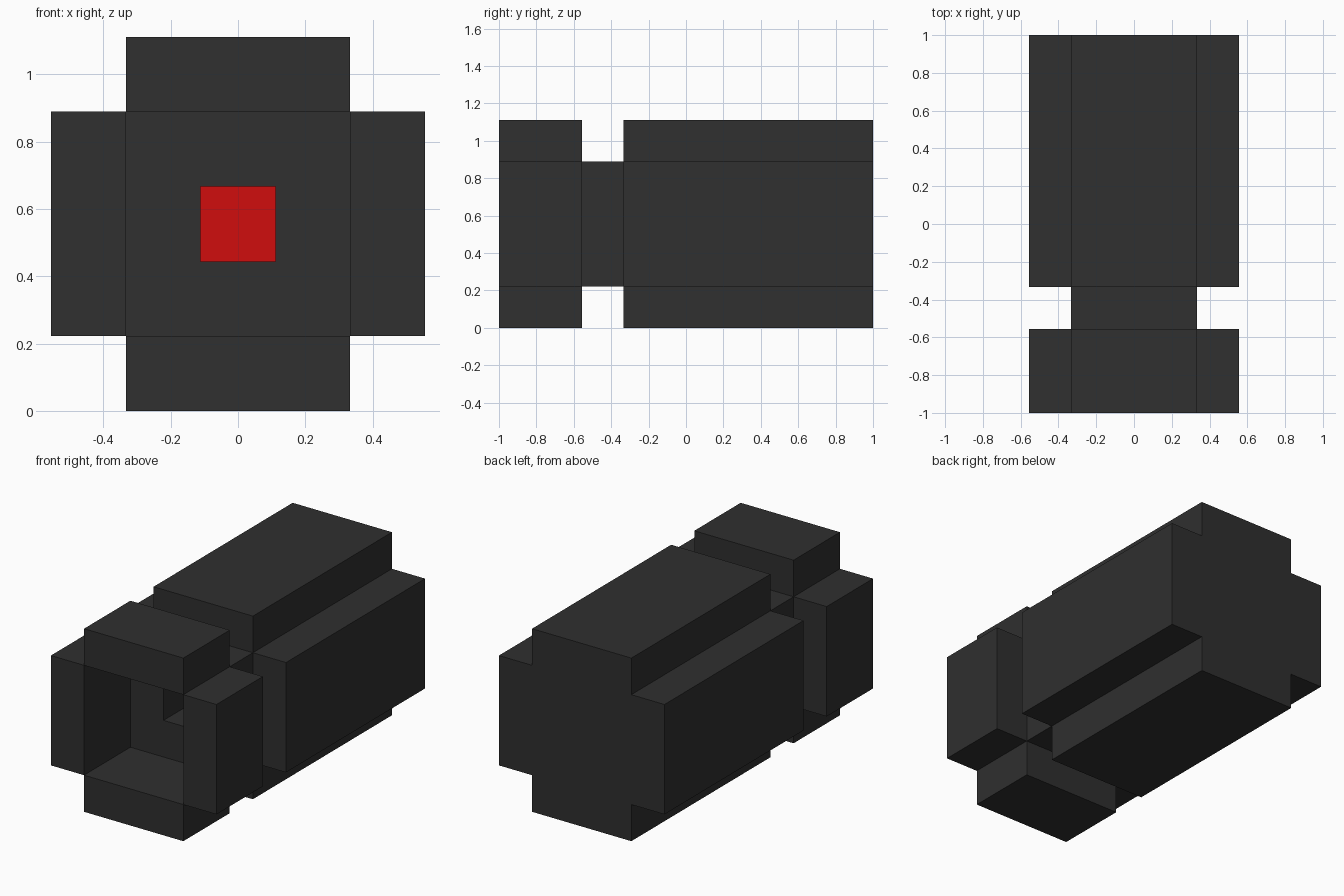
import bpy, bmesh

if "Cube" in bpy.data.objects:
    bpy.data.objects.remove(bpy.data.objects["Cube"])

U = 2 / 9            # one block unit; the model is nine units long
ZC = 2.5 * U         # height of the long axis


def material(name, rgb):
    m = bpy.data.materials.new(name)
    m.diffuse_color = (*rgb, 1)
    m.use_nodes = True
    m.node_tree.nodes["Principled BSDF"].inputs["Base Color"].default_value = m.diffuse_color
    return m


DARK = material("charcoal", (0.029, 0.029, 0.029))
RED = material("red", (0.63, 0.004, 0.004))


def finish(name, bm, mat):
    bmesh.ops.recalc_face_normals(bm, faces=bm.faces[:])
    me = bpy.data.meshes.new(name)
    bm.to_mesh(me)
    bm.free()
    me.materials.append(mat)
    ob = bpy.data.objects.new(name, me)
    bpy.context.collection.objects.link(ob)
    return ob


def extrude_profile(name, pts, y0, y1, mat):
    """Extrude an x/z outline (block units about the axis) along y."""
    bm = bmesh.new()
    a, b = ([bm.verts.new((x * U, y, ZC + z * U)) for x, z in pts] for y in (y0, y1))
    n = len(pts)
    bm.faces.new(a)
    bm.faces.new(b[::-1])
    for i in range(n):
        j = (i + 1) % n
        bm.faces.new((a[i], a[j], b[j], b[i]))
    return finish(name, bm, mat)


def square_tube(name, outer, inner, y0, y1, mat):
    """Square tube with half sizes given in block units."""
    bm = bmesh.new()
    corners = [(-1, -1), (1, -1), (1, 1), (-1, 1)]
    rings = [[bm.verts.new((x * r * U, y, ZC + z * r * U)) for x, z in corners]
             for r, y in ((outer, y0), (outer, y1), (inner, y1), (inner, y0))]
    for k in range(4):
        p, q = rings[k], rings[(k + 1) % 4]
        for i in range(4):
            j = (i + 1) % 4
            bm.faces.new((p[i], p[j], q[j], q[i]))
    return finish(name, bm, mat)


def rect(x0, x1, z0, z1):
    return [(x0, z0), (x1, z0), (x1, z1), (x0, z1)]


Y_FRONT, Y_NECK, Y_BODY, Y_BACK = -1, -1 + 2 * U, -1 + 3 * U, 1

# Rear body: solid plus-shaped block
plus = [(-1.5, -2.5), (1.5, -2.5), (1.5, -1.5), (2.5, -1.5), (2.5, 1.5), (1.5, 1.5),
        (1.5, 2.5), (-1.5, 2.5), (-1.5, 1.5), (-2.5, 1.5), (-2.5, -1.5), (-1.5, -1.5)]
extrude_profile("rear_body", plus, Y_BODY, Y_BACK, DARK)

# Neck with a square bore
square_tube("neck", 1.5, 0.5, Y_NECK, Y_BODY, DARK)

# Four blocks framing the open front
for name, r in (("front_block_left", rect(-2.5, -1.5, -1.5, 1.5)),
                ("front_block_right", rect(1.5, 2.5, -1.5, 1.5)),
                ("front_block_bottom", rect(-1.5, 1.5, -2.5, -1.5)),
                ("front_block_top", rect(-1.5, 1.5, 1.5, 2.5))):
    extrude_profile(name, r, Y_FRONT, Y_NECK, DARK)

# Red plate at the bottom of the bore
extrude_profile("red_core", rect(-0.5, 0.5, -0.5, 0.5), Y_BODY - 0.008, Y_BODY, RED)
